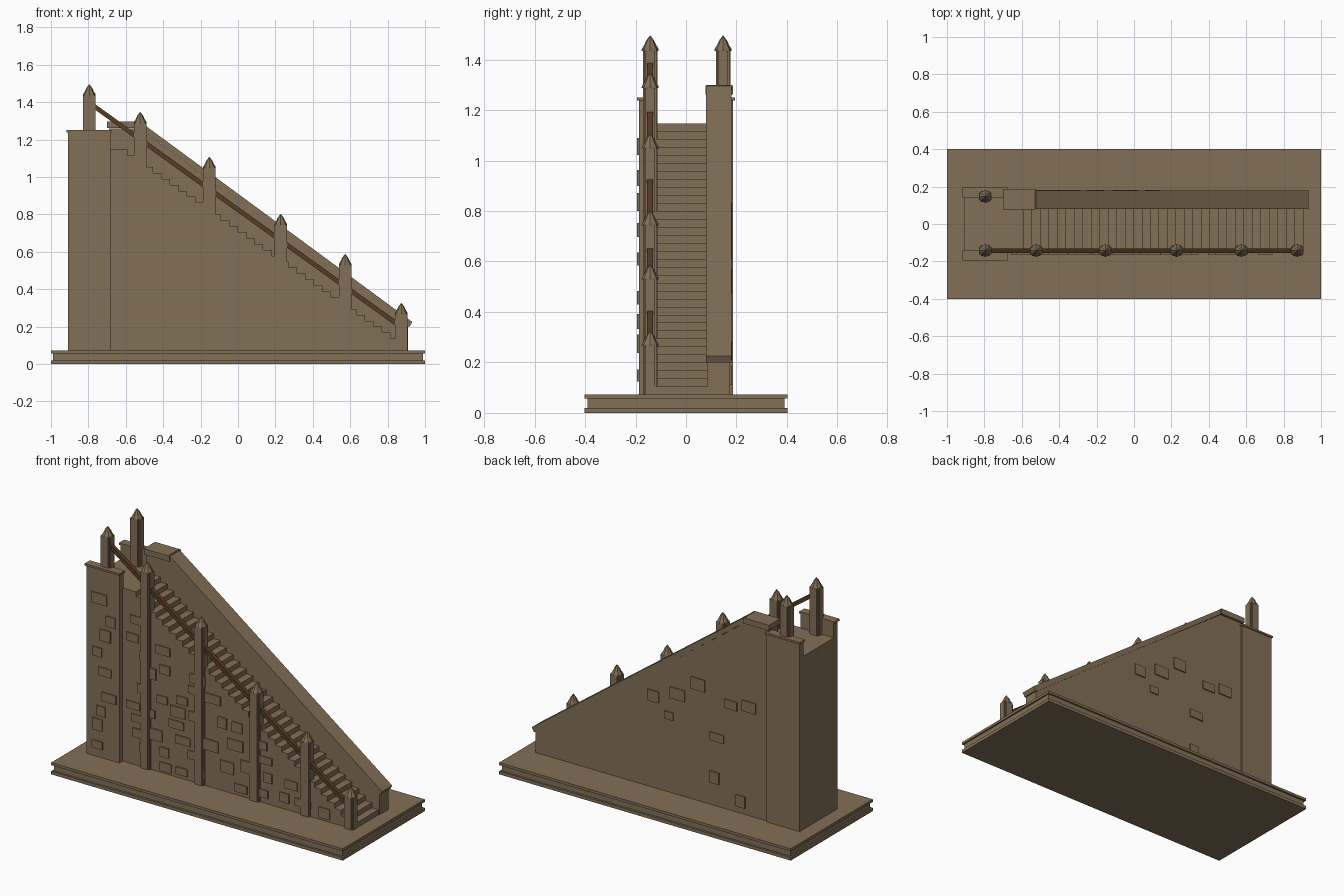
import bpy, bmesh, math, random
from mathutils import Vector

if "Cube" in bpy.data.objects:
    bpy.data.objects.remove(bpy.data.objects["Cube"])

random.seed(7)


def material(name, rgb):
    m = bpy.data.materials.new(name)
    m.diffuse_color = (*rgb, 1)
    m.use_nodes = True
    m.node_tree.nodes["Principled BSDF"].inputs["Base Color"].default_value = m.diffuse_color
    return m


STONE = material("brown stone", (0.225, 0.162, 0.094))
WOOD = material("dark wood", (0.092, 0.044, 0.018))


def finish(name, bm, mat):
    bmesh.ops.recalc_face_normals(bm, faces=bm.faces)
    me = bpy.data.meshes.new(name)
    bm.to_mesh(me)
    bm.free()
    me.materials.append(mat)
    ob = bpy.data.objects.new(name, me)
    bpy.context.collection.objects.link(ob)
    return ob


def add_box(bm, x0, x1, y0, y1, z0, z1):
    vs = bmesh.ops.create_cube(bm, size=1)["verts"]
    for v in vs:
        v.co = Vector((x0 if v.co.x < 0 else x1,
                       y0 if v.co.y < 0 else y1,
                       z0 if v.co.z < 0 else z1))


def boxes(name, lst, mat=STONE):
    bm = bmesh.new()
    for b in lst:
        add_box(bm, *b)
    return finish(name, bm, mat)


def side_profile(name, pts, y0, y1, mat=STONE):
    # extrude an x-z outline along y
    bm = bmesh.new()
    f = bm.faces.new([bm.verts.new((x, y0, z)) for x, z in pts])
    r = bmesh.ops.extrude_face_region(bm, geom=[f])
    for v in r["geom"]:
        if isinstance(v, bmesh.types.BMVert):
            v.co.y = y1
    return finish(name, bm, mat)


G = 0.073       # top of the plinth
FLOOR = 1.147   # landing height

# Plinth with a recessed middle band
boxes("plinth", [(-1, 1, -0.402, 0.402, 0, 0.02),
                 (-0.99, 0.99, -0.39, 0.39, 0.02, 0.057),
                 (-1, 1, -0.402, 0.402, 0.057, G)])

# Solid flight of stairs
N, X_TOP, X_END = 33, -0.59, 0.905
dx, dz = (X_END - X_TOP) / N, (FLOOR - G) / (N + 1)
pts = [(-0.69, G), (-0.69, FLOOR), (X_TOP, FLOOR)]
for i in range(N):
    z = FLOOR - dz * (i + 1)
    pts += [(X_TOP + dx * i, z), (X_TOP + dx * (i + 1), z)]
pts.append((X_END, G))
side_profile("stairs", pts, -0.155, 0.09)

# Tower with low parapets on front and back
boxes("tower", [(-0.91, -0.683, -0.187, 0.187, G, FLOOR)])
boxes("tower_parapets", [(-0.91, -0.683, -0.187, -0.148, FLOOR, 1.238),
                         (-0.91, -0.683, 0.148, 0.187, FLOOR, 1.238)])
boxes("parapet_caps", [(-0.917, -0.677, -0.194, -0.142, 1.238, 1.25),
                       (-0.917, -0.677, 0.142, 0.194, 1.238, 1.25)])

# Tall sloping back wall, sloping coping and flat top block
side_profile("back_wall", [(-0.69, G), (-0.69, 1.26), (-0.525, 1.26),
                           (0.91, 0.2), (0.91, G)], 0.085, 0.175)
side_profile("sloping_coping", [(-0.53, 1.265), (-0.53, 1.3), (0.932, 0.225),
                                (0.918, 0.2), (0.905, 0.202)], 0.08, 0.18)
boxes("wall_top_block", [(-0.70, -0.523, 0.077, 0.187, 1.262, 1.297)])


# Posts: cross-shaped shafts with flared eight-sided caps
def post(name, x, y, z0, peak):
    bm = bmesh.new()
    zt = peak - 0.06
    add_box(bm, x - 0.034, x + 0.034, y - 0.02, y + 0.02, z0, zt)
    add_box(bm, x - 0.022, x + 0.022, y - 0.029, y + 0.029, z0, zt)
    add_box(bm, x - 0.028, x + 0.028, y - 0.025, y + 0.025, z0, zt + 0.004)
    rings = [(0.034, 0), (0.033, 0.008), (0.023, 0.024), (0.016, 0.04), (0.001, 0.06)]
    prev = None
    for r, h in rings:
        ring = [bm.verts.new((x + r * math.cos(a * math.pi / 4),
                              y + r * math.sin(a * math.pi / 4), zt + h)) for a in range(8)]
        if prev:
            for i in range(8):
                j = (i + 1) % 8
                bm.faces.new((prev[i], prev[j], ring[j], ring[i]))
        else:
            bm.faces.new(ring[::-1])
        prev = ring
    bm.faces.new(prev)
    finish(name, bm, STONE)


for i, (x, peak) in enumerate([(-0.523, 1.347), (-0.153, 1.107), (0.228, 0.802),
                               (0.573, 0.588), (0.873, 0.326)]):
    post(f"stair_post_{i + 1}", x, -0.142, G, peak)
for label, y in (("front", -0.142), ("back", 0.147)):
    post(f"tower_post_{label}", -0.795, y, FLOOR, 1.495)

# Wooden handrail running through the posts
side_profile("handrail", [(-0.79, 1.378), (-0.79, 1.408), (0.87, 0.215), (0.87, 0.185)],
             -0.154, -0.130, WOOD)


# Raised stones scattered on the walls
def overlaps(b, used):
    return any(b[0] < u[1] and b[1] > u[0] and b[2] < u[3] and b[3] > u[2] for u in used)


def scatter(name, count, x0, x1, top, face_y, out):
    used, lst = [], []
    for _ in range(count * 40):
        if len(lst) >= count:
            break
        w, h = random.uniform(0.06, 0.11), random.uniform(0.045, 0.075)
        x = random.uniform(x0, x1 - w)
        lim = top(x + w) - h - 0.03
        if lim < G + 0.01:
            continue
        z = random.uniform(G + 0.01, lim)
        b = (x, x + w, z, z + h)
        if overlaps(b, used):
            continue
        used.append((b[0] - 0.02, b[1] + 0.02, b[2] - 0.02, b[3] + 0.02))
        ya, yb = sorted((face_y - out * 0.01, face_y + out * 0.007))
        lst.append((x, x + w, ya, yb, z, z + h))
    boxes(name, lst)


def stair_line(x):
    return min(FLOOR, FLOOR - (x - X_TOP) * dz / dx - dz)


def wall_line(x):
    return min(1.26, 1.26 - (x + 0.525) * 0.737)


scatter("front_wall_stones", 42, -0.66, 0.8, stair_line, -0.155, -1)
scatter("tower_stones", 9, -0.90, -0.69, lambda x: 1.22, -0.187, -1)
scatter("back_wall_stones", 9, -0.66, 0.3, wall_line, 0.175, 1)
